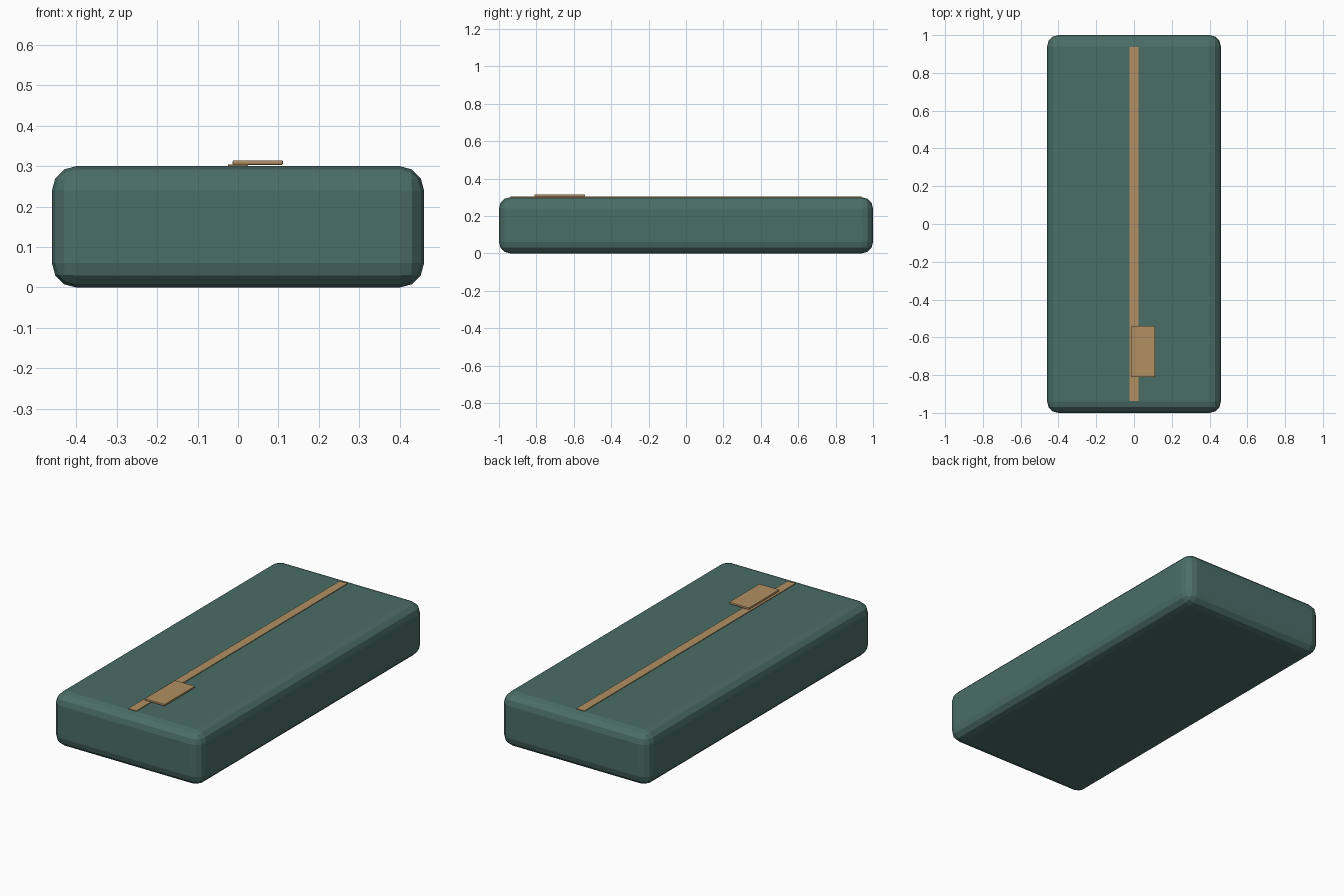
import bpy

if "Cube" in bpy.data.objects:
    bpy.data.objects.remove(bpy.data.objects["Cube"])


def material(name, rgb):
    mat = bpy.data.materials.new(name)
    mat.diffuse_color = (*rgb, 1.0)
    mat.use_nodes = True
    mat.node_tree.nodes["Principled BSDF"].inputs["Base Color"].default_value = mat.diffuse_color
    return mat


def box(name, low, high, mat, bevel=0.0, segments=1):
    """Axis-aligned box between two corners, with optional rounded edges."""
    centre = [(a + b) / 2 for a, b in zip(low, high)]
    bpy.ops.mesh.primitive_cube_add(size=1, location=centre)
    obj = bpy.context.object
    obj.name = name
    obj.scale = [b - a for a, b in zip(low, high)]
    bpy.ops.object.transform_apply(location=False, rotation=False, scale=True)
    obj.data.materials.append(mat)
    if bevel:
        mod = obj.modifiers.new("rounded_edges", 'BEVEL')
        mod.width = bevel
        mod.segments = segments
        mod.limit_method = 'NONE'
    return obj


teal = material("dark_teal", (0.070, 0.155, 0.134))
tan = material("tan", (0.445, 0.275, 0.122))

# Padded slab with rounded edges
box("body", (-0.46, -1.0, 0.0), (0.46, 1.0, 0.30), teal, 0.06, 3)

# Thin strip along the top
box("centre_strip", (-0.025, -0.938, 0.297), (0.025, 0.938, 0.304), tan)

# Small tab lying over the strip, offset to the right
box("pull_tab", (-0.013, -0.81, 0.303), (0.111, -0.54, 0.3145), tan, 0.003, 2)
